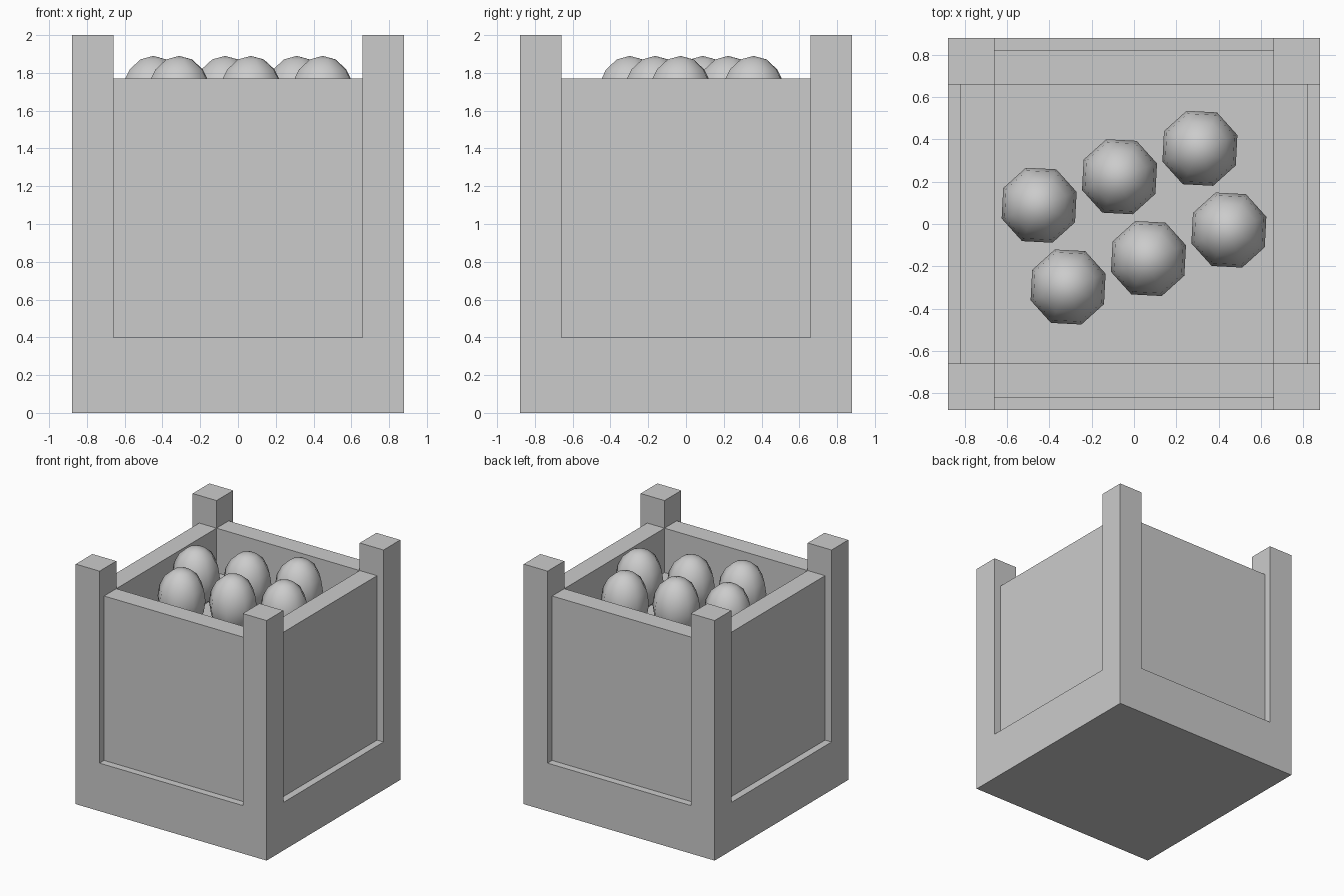
import bpy
from math import radians, cos, sin

if "Cube" in bpy.data.objects:
    bpy.data.objects.remove(bpy.data.objects["Cube"])

OUT, FACE, IN = 0.88, 0.82, 0.66   # outer side, recessed panel face, inner side
BASE_Z, FLOOR_Z, RIM_Z, TOP_Z = 0.40, 1.40, 1.77, 2.0


def box(name, x0, x1, y0, y1, z0, z1):
    bpy.ops.mesh.primitive_cube_add(
        size=1, location=((x0 + x1) / 2, (y0 + y1) / 2, (z0 + z1) / 2))
    ob = bpy.context.object
    ob.name = name
    ob.scale = (x1 - x0, y1 - y0, z1 - z0)
    bpy.ops.object.transform_apply(location=False, rotation=False, scale=True)
    return ob


# Solid base and raised inner floor
box("base", -OUT, OUT, -OUT, OUT, 0, BASE_Z)
box("inner_floor", -IN, IN, -IN, IN, BASE_Z, FLOOR_Z)

# Four corner posts
for sx in (-1, 1):
    for sy in (-1, 1):
        xs = sorted((sx * IN, sx * OUT))
        ys = sorted((sy * IN, sy * OUT))
        box("corner_post", *xs, *ys, BASE_Z, TOP_Z)

# Four recessed side panels
for s in (-1, 1):
    lo, hi = sorted((s * IN, s * FACE))
    box("side_panel", lo, hi, -IN, IN, BASE_Z, RIM_Z)
    box("end_panel", -IN, IN, lo, hi, BASE_Z, RIM_Z)

# Six eggs in two rows, the whole set turned about 20 degrees
turn = radians(19.5)
for row in (-0.5, 0.5):
    for col in (-1, 0, 1):
        u, v = col * 0.403, row * 0.41
        x = u * cos(turn) - v * sin(turn)
        y = u * sin(turn) + v * cos(turn) + 0.03
        bpy.ops.mesh.primitive_uv_sphere_add(
            segments=8, ring_count=8, radius=1, location=(x, y, 1.645),
            rotation=(0, 0, turn))
        egg = bpy.context.object
        egg.name = "egg"
        egg.scale = (0.188, 0.188, 0.245)
        bpy.ops.object.shade_smooth()
